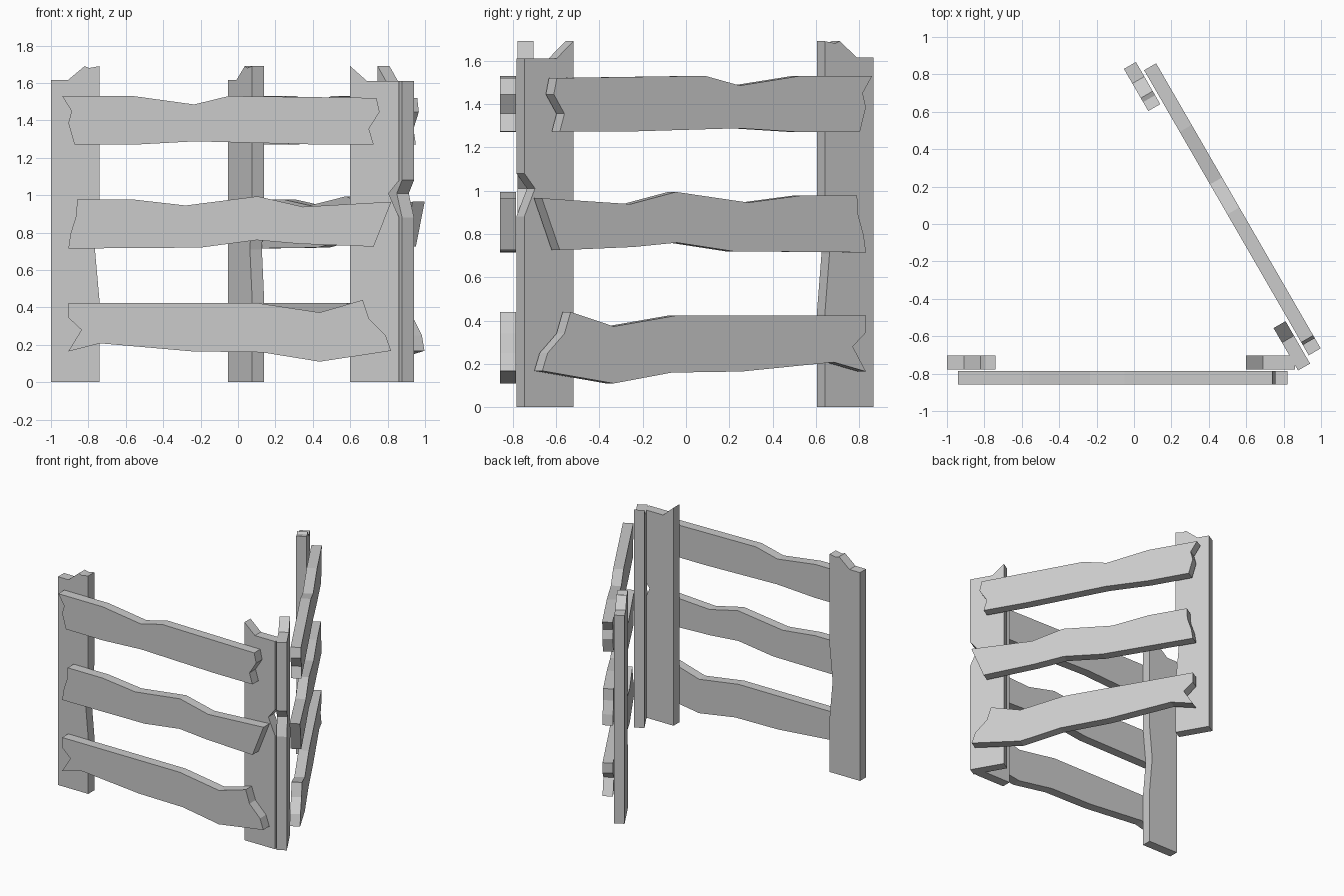
import bpy, bmesh
from mathutils import Vector

if "Cube" in bpy.data.objects:
    bpy.data.objects.remove(bpy.data.objects["Cube"])

T = 0.037  # half thickness of every board

# Board outlines as (along, height), seen from the outer side
POSTS = {
    "outer_post": [(-1, 0), (-.74, 0), (-.74, .43), (-.765, .71), (-.74, .97), (-.74, 1.69),
                   (-.795, 1.68), (-.82, 1.69), (-.91, 1.615), (-1, 1.615)],
    "corner_post": [(.6, 0), (.862, 0), (.862, .88), (.805, 1.01), (.862, 1.08),
                    (.862, 1.61), (.69, 1.61), (.6, 1.69)],
}
PLANKS = {
    "top_plank": [(-.94, 1.53), (-.56, 1.53), (-.235, 1.485), (-.05, 1.53), (.74, 1.52),
                  (.757, 1.445), (.7, 1.355), (.725, 1.272), (.39, 1.272), (-.23, 1.288),
                  (-.56, 1.27), (-.875, 1.272), (-.907, 1.385), (-.89, 1.45)],
    "middle_plank": [(-.86, .977), (-.56, .977), (-.28, .945), (.105, .994), (.347, .938),
                     (.82, .965), (.725, .725), (.33, .74), (.1, .76), (-.2, .72),
                     (-.907, .715), (-.895, .795), (-.865, .89)],
    "bottom_plank": [(-.907, .424), (.1, .424), (.437, .373), (.667, .44), (.7, .34),
                     (.79, .25), (.818, .168), (.437, .11), (.128, .16), (-.245, .165),
                     (-.736, .208), (-.907, .165), (-.837, .28), (-.907, .345)],
}


def board(name, outline, along, out, shift, depth):
    """Extrude an outline into a board lying on a vertical fence plane."""
    bm = bmesh.new()
    back, front = (
        [bm.verts.new(along * (s + shift) + out * d + Vector((0, 0, z))) for s, z in outline]
        for d in (depth - T, depth + T))
    bm.faces.new(back)
    bm.faces.new(front[::-1])
    n = len(outline)
    for i in range(n):
        j = (i + 1) % n
        bm.faces.new((back[i], front[i], front[j], back[j]))
    bmesh.ops.recalc_face_normals(bm, faces=bm.faces)
    mesh = bpy.data.meshes.new(name)
    bm.to_mesh(mesh)
    bm.free()
    bpy.context.collection.objects.link(bpy.data.objects.new(name, mesh))


def panel(prefix, along, out, shift, post_depth, plank_depth):
    for boards, depth in ((POSTS, post_depth), (PLANKS, plank_depth)):
        for name, outline in boards.items():
            board(f"{prefix}_{name}", outline, along, out, shift, depth)


# Front panel, and its mirrored twin swung round the corner by 60 degrees
panel("front", Vector((1, 0, 0)), Vector((0, -1, 0)), 0, .741, .822)
panel("side", Vector((.5, -.866, 0)), Vector((.866, .5, 0)), .255, .405, .495)
